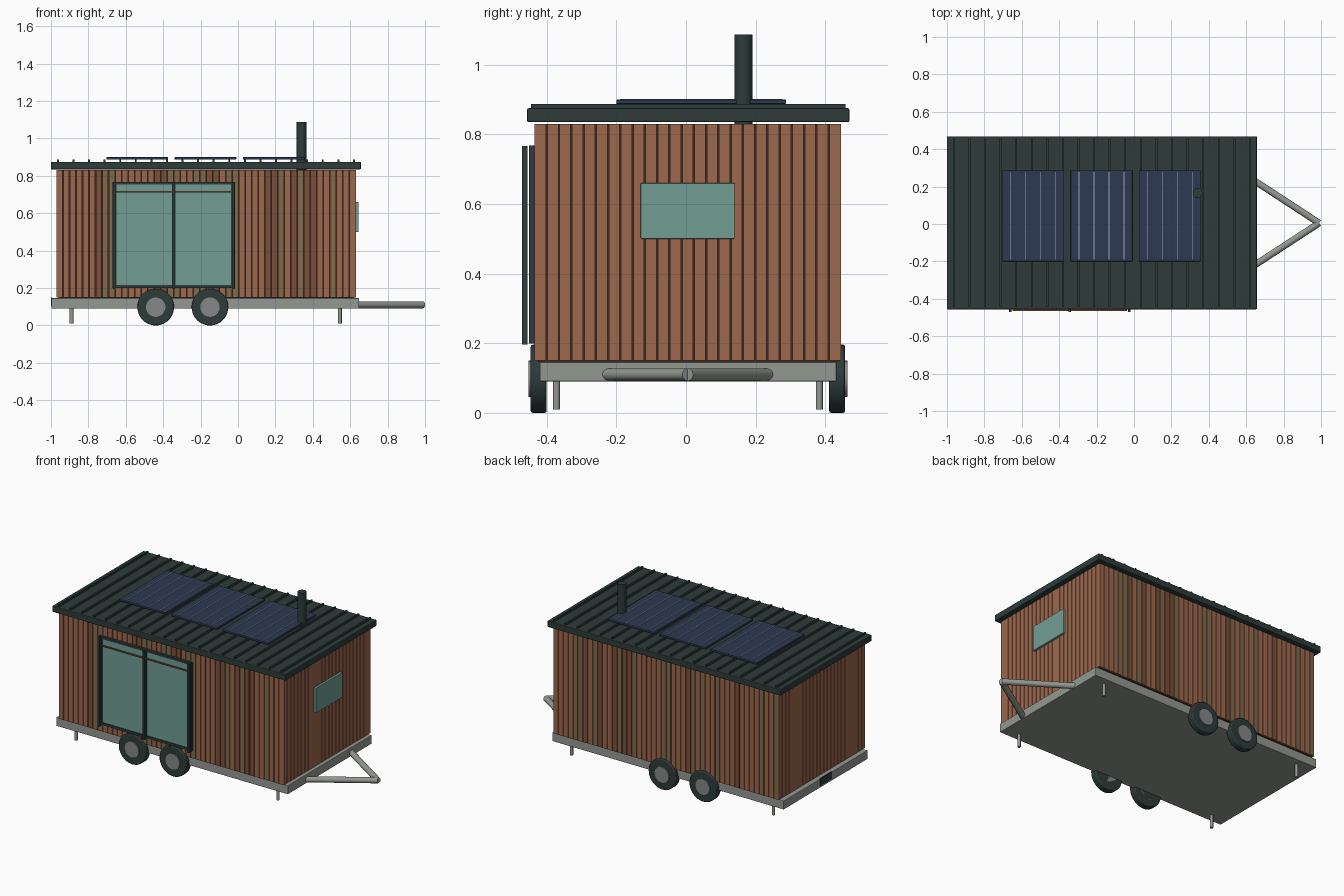
import bpy, bmesh, random
from math import pi
from mathutils import Vector, Matrix

random.seed(4)
if "Cube" in bpy.data.objects:
    bpy.data.objects.remove(bpy.data.objects["Cube"])


def material(name, *rgb):
    """Flat material from 0-255 display values."""
    lin = [((c / 255 + 0.055) / 1.055) ** 2.4 for c in rgb] + [1]
    m = bpy.data.materials.new(name)
    m.use_nodes = True
    m.diffuse_color = lin
    m.node_tree.nodes["Principled BSDF"].inputs["Base Color"].default_value = lin
    return m


DARK = material("dark metal", 45, 59, 58)
CEDAR = material("cedar", 158, 104, 78)
OLIVE = material("weathered cedar", 130, 105, 75)
BROWN = material("dark cedar", 124, 80, 58)
CORE = material("wall backing", 62, 42, 34)
STEEL = material("trailer steel", 148, 152, 146)
HUB = material("wheel hub grey", 132, 136, 134)
GLASS = material("glass", 114, 157, 148)
NAVY = material("solar blue", 45, 58, 82)
LINE = material("cell line", 165, 172, 180)


def finish(name, bm, mats, smooth=False, bevel=0):
    me = bpy.data.meshes.new(name)
    bm.to_mesh(me)
    bm.free()
    ob = bpy.data.objects.new(name, me)
    bpy.context.scene.collection.objects.link(ob)
    for m in mats:
        me.materials.append(m)
    if bevel:
        mod = ob.modifiers.new("soft edges", "BEVEL")
        mod.width, mod.segments = bevel, 2
        mod.limit_method = "ANGLE"
    if smooth:
        bpy.ops.object.select_all(action="DESELECT")
        ob.select_set(True)
        bpy.context.view_layer.objects.active = ob
        bpy.ops.object.shade_smooth_by_angle()
    return ob


def add_box(bm, x, y, z, index=0):
    """Box from three (low, high) ranges."""
    lo, hi = Vector((x[0], y[0], z[0])), Vector((x[1], y[1], z[1]))
    mat = Matrix.Translation((lo + hi) / 2) @ Matrix.Diagonal((*(hi - lo), 1))
    verts = bmesh.ops.create_cube(bm, size=1, matrix=mat)["verts"]
    for f in {f for v in verts for f in v.link_faces}:
        f.material_index = index


def boxes(name, ranges, mat, bevel=0):
    bm = bmesh.new()
    for r in ranges:
        add_box(bm, *r)
    return finish(name, bm, [mat], bevel=bevel)


def rod(name, a, b, radius, mat, sides=24, bevel=0):
    a, b = Vector(a), Vector(b)
    d = b - a
    turn = d.to_track_quat("Z", "Y").to_matrix().to_4x4()
    bm = bmesh.new()
    bmesh.ops.create_cone(bm, cap_ends=True, segments=sides, radius1=radius,
                          radius2=radius, depth=d.length,
                          matrix=Matrix.Translation((a + b) / 2) @ turn)
    return finish(name, bm, [mat], smooth=True, bevel=bevel)


# Main extents
X0, X1, Y0, Y1 = -0.97, 0.63, -0.435, 0.445
Z0, Z1, SKIN = 0.15, 0.83, 0.01

# Trailer deck, rear plate and corner jacks
boxes("trailer_deck", [((-0.997, 0.648), (-0.42, 0.432), (0.09, 0.146))], STEEL, 0.003)
boxes("rear_plate", [((-1.0, -0.994), (-0.055, 0.065), (0.103, 0.15))], DARK)
for end, x in (("rear", -0.89), ("front", 0.545)):
    for side, y in (("right", -0.372), ("left", 0.383)):
        rod(f"{end}_{side}_jack", (x, y, 0.01), (x, y, 0.1), 0.01, STEEL, 16)

# Drawbar of two tubes meeting at the tip
for side, y in (("right", -0.23), ("left", 0.24)):
    rod(f"{side}_drawbar", (0.63, y, 0.11), (0.99, 0.005, 0.11), 0.018, STEEL)

# Twin axles: tyres with hubs
for axle, x in (("rear", -0.44), ("front", -0.15)):
    for side, s, y in (("right", -1, -0.4), ("left", 1, 0.411)):
        rod(f"{axle}_{side}_tyre", (x, y, 0.098), (x, y + s * 0.046, 0.098),
            0.098, DARK, 40, bevel=0.006)
        rod(f"{axle}_{side}_hub", (x, y, 0.098), (x, y + s * 0.053, 0.098),
            0.052, HUB, 32)

# Wall backing, seen in the gaps between boards
boxes("wall_backing", [((X0 + SKIN, X1 - SKIN), (Y0 + SKIN, Y1 - SKIN), (0.146, Z1))], CORE)


def boards(name, along_x, wall, start, stop, count, mixed):
    """Vertical cladding boards with narrow gaps, in one or several tones."""
    bm = bmesh.new()
    pitch = (stop - start) / count
    tone = 0
    for i in range(count):
        if mixed:
            tone = random.choices((0, 1, 2), (6, 3, 2))[0]
        span = (start + i * pitch + 0.002, start + (i + 1) * pitch - 0.002)
        if along_x:
            add_box(bm, span, wall, (Z0, Z1), tone)
        else:
            add_box(bm, wall, span, (Z0, Z1), tone)
    finish(name, bm, [CEDAR, OLIVE, BROWN])


boards("front_cladding", True, (Y0, Y0 + SKIN), X0, X1, 46, True)
boards("back_cladding", True, (Y1 - SKIN, Y1), X0, X1, 46, True)
boards("left_end_cladding", False, (X1 - SKIN, X1), Y0, Y1, 25, False)
boards("right_end_cladding", False, (X0, X0 + SKIN), Y0, Y1, 25, False)

# End window
boxes("end_window", [((X1, 0.645), (-0.13, 0.14), (0.5, 0.66))], GLASS, 0.002)

# Glazed double door: frame, panes, raised uprights and curtain rail
L, R, B, T, W = -0.672, -0.015, 0.2, 0.768, 0.022
MID = (L + R) / 2
fy = (-0.451, -0.434)
boxes("door_frame", [((L, L + W), fy, (B, T)), ((R - W, R), fy, (B, T)),
                     ((L + W, R - W), fy, (T - W * 0.7, T)),
                     ((L + W, R - W), fy, (B, B + W * 0.7)),
                     ((MID - 0.009, MID + 0.009), fy, (B, T))], DARK)
boxes("door_panes", [((L + W, R - W), (-0.446, -0.436), (B + 0.01, T - 0.01))], GLASS)
boxes("door_uprights", [((x - 0.007, x + 0.007), (-0.471, -0.455), (B - 0.004, T - 0.002))
                        for x in (L + 0.01, MID, R - 0.01)], DARK)
boxes("door_rail", [((L + W, R - W), (-0.464, -0.457), (0.711, 0.719))], BROWN)

# Roof slab with standing seams
boxes("roof", [((-1.0, 0.657), (-0.456, 0.469), (0.835, 0.875))], DARK, 0.004)
seams = [-0.963 + 0.0833 * i for i in range(20)]
boxes("roof_seams", [((x - 0.005, x + 0.005), (-0.445, 0.458), (0.874, 0.887))
                     for x in seams], DARK)

# Solar panels with thin cell lines
for i in range(3):
    x = -0.704 + 0.365 * i
    boxes(f"solar_panel_{i + 1}", [((x, x + 0.33), (-0.2, 0.287), (0.887, 0.9))], NAVY, 0.003)
    boxes(f"cell_lines_{i + 1}",
          [((x + o - 0.002, x + o + 0.002), (-0.19, 0.277), (0.899, 0.902))
           for o in (0.045, 0.125, 0.205, 0.285)], LINE)

# Flue pipe
rod("flue", (0.34, 0.165, 0.83), (0.34, 0.165, 1.087), 0.026, DARK, 32)
